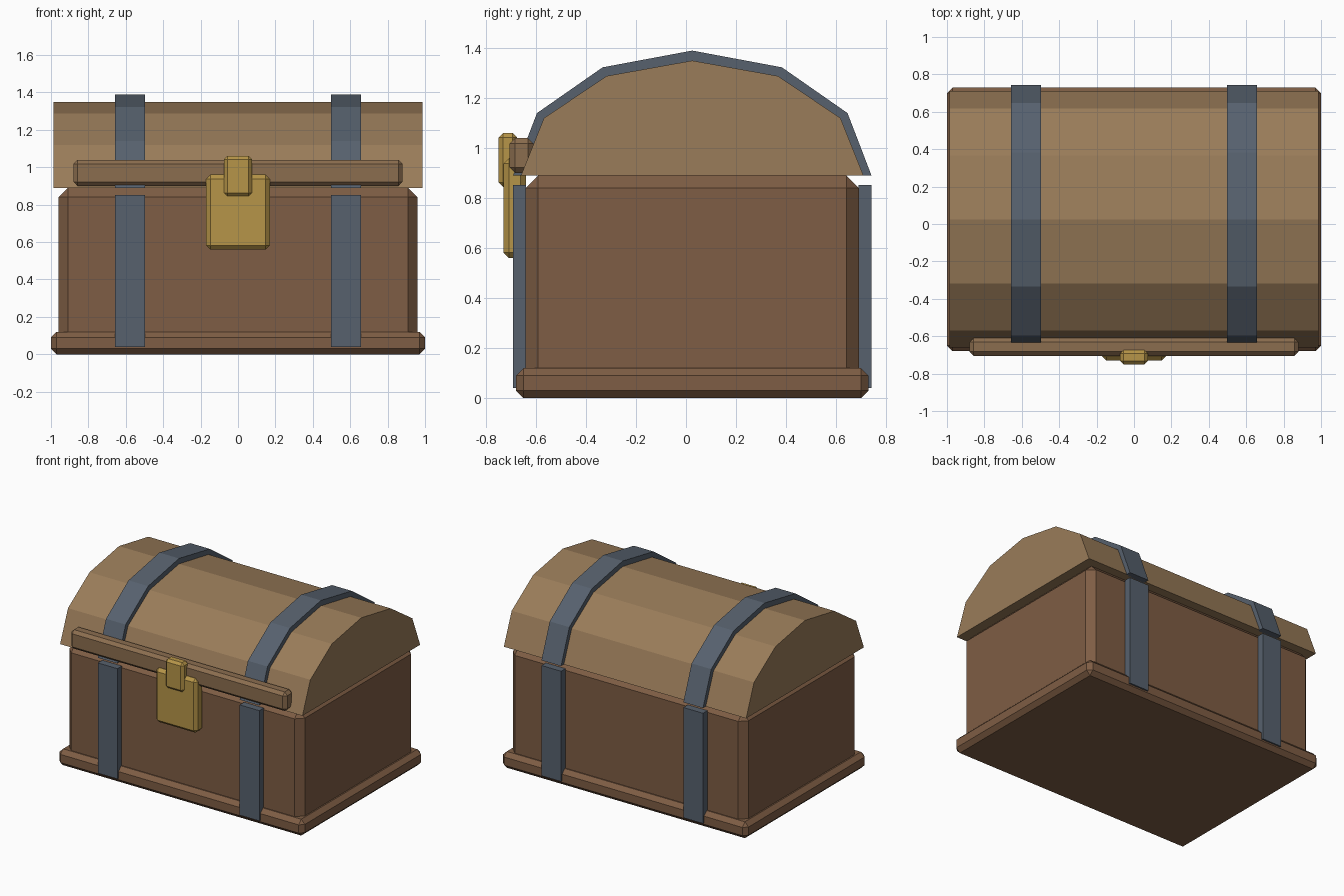
import bpy, bmesh
from math import pi, sin, cos

if "Cube" in bpy.data.objects:
    bpy.data.objects.remove(bpy.data.objects["Cube"])

YC = 0.025      # middle of the chest body in depth
LID_Z = 0.89    # seam between body and lid


def material(name, rgb):
    m = bpy.data.materials.new(name)
    m.diffuse_color = (*rgb, 1)
    m.use_nodes = True
    m.node_tree.nodes["Principled BSDF"].inputs["Base Color"].default_value = m.diffuse_color
    return m


WOOD = material("dark_wood", (0.21, 0.11, 0.058))
LID = material("lid_wood", (0.32, 0.20, 0.10))
TRIM = material("trim_wood", (0.26, 0.155, 0.078))
IRON = material("iron", (0.095, 0.12, 0.155))
BRASS = material("brass", (0.47, 0.30, 0.065))


def finish(name, bm, mat):
    bmesh.ops.recalc_face_normals(bm, faces=bm.faces[:])
    me = bpy.data.meshes.new(name)
    bm.to_mesh(me)
    bm.free()
    me.materials.append(mat)
    ob = bpy.data.objects.new(name, me)
    bpy.context.collection.objects.link(ob)
    return ob


def box(name, x, y, z, mat, chamfer=0.0):
    """Box from (min, max) ranges, with optional chamfered edges."""
    bm = bmesh.new()
    bmesh.ops.create_cube(bm, size=1)
    for v in bm.verts:
        v.co = [r[0] + (c + 0.5) * (r[1] - r[0]) for r, c in zip((x, y, z), v.co)]
    ob = finish(name, bm, mat)
    if chamfer:
        mod = ob.modifiers.new("chamfer", 'BEVEL')
        mod.width = chamfer
        mod.segments = 1
        mod.limit_method = 'NONE'
    return ob


def arc(radius, height):
    """Six-sided half ellipse in the y-z plane."""
    return [(YC + radius * cos(i * pi / 6), LID_Z + height * sin(i * pi / 6))
            for i in range(7)]


def extrude_x(name, faces, x0, x1, mat):
    """Extrude adjoining y-z polygons along x."""
    bm = bmesh.new()
    made = [bm.faces.new([bm.verts.new((x0, y, z)) for y, z in f]) for f in faces]
    bmesh.ops.remove_doubles(bm, verts=bm.verts[:], dist=1e-5)
    ext = bmesh.ops.extrude_face_region(bm, geom=bm.faces[:], use_keep_orig=True)
    for g in ext["geom"]:
        if isinstance(g, bmesh.types.BMVert):
            g.co.x = x1
    return finish(name, bm, mat)


# wooden body on its plinth
box("plinth", (-1, 1), (YC - 0.705, YC + 0.705), (0, 0.12), WOOD, 0.03)
box("body", (-0.96, 0.96), (YC - 0.667, YC + 0.667), (0.04, LID_Z), WOOD, 0.05)

# faceted barrel lid
extrude_x("lid", [arc(0.685, 0.46)], -0.987, 0.987, LID)

# iron straps over the lid, front and back
outer, inner = arc(0.717, 0.50), arc(0.67, 0.445)
quads = [[outer[i], outer[i + 1], inner[i + 1], inner[i]] for i in range(6)]
for side, s in (("left", -1), ("right", 1)):
    x0, x1 = s * 0.578 - 0.08, s * 0.578 + 0.08
    extrude_x("lid_strap_" + side, quads, x0, x1, IRON)
    box("front_strap_" + side, (x0, x1), (-0.692, -0.64), (0.04, 0.852), IRON)
    box("back_strap_" + side, (x0, x1), (0.69, 0.742), (0.04, 0.852), IRON)

# front rail of the lid
box("lid_rail", (-0.88, 0.88), (-0.705, -0.61), (0.90, 1.04), TRIM, 0.022)

# brass lock
box("lock_plate", (-0.17, 0.17), (-0.73, -0.64), (0.56, 0.96), BRASS, 0.022)
box("lock_hasp", (-0.075, 0.075), (-0.75, -0.675), (0.845, 1.06), BRASS, 0.018)
